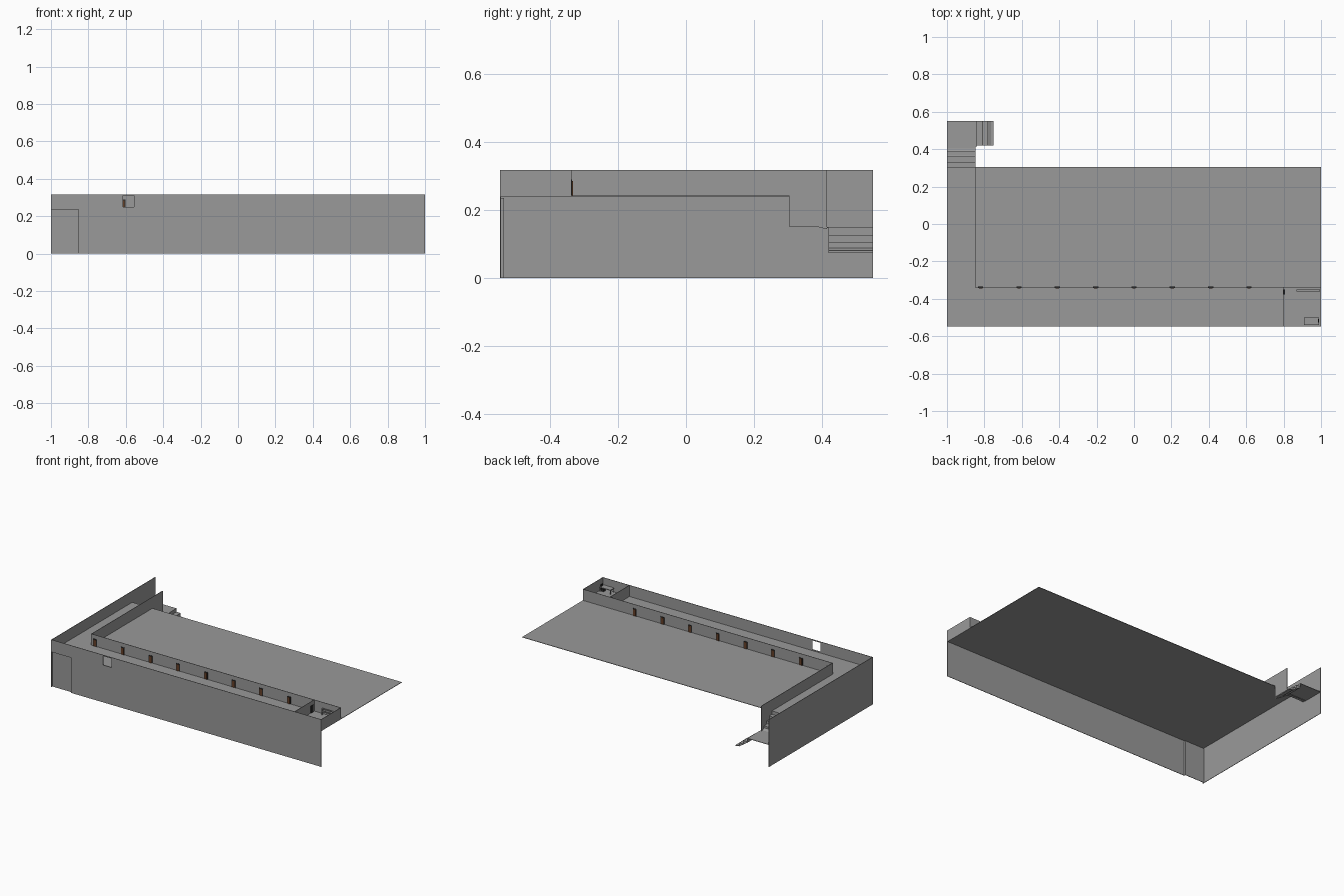
import bpy
from mathutils import Vector

cube = bpy.data.objects.get("Cube")
if cube:
    bpy.data.objects.remove(cube, do_unlink=True)


def material(name, rgb):
    m = bpy.data.materials.new(name)
    m.use_nodes = True
    m.diffuse_color = (*rgb, 1)
    bsdf = next(n for n in m.node_tree.nodes if n.type == 'BSDF_PRINCIPLED')
    bsdf.inputs["Base Color"].default_value = (*rgb, 1)
    return m


GREY = material("plain grey", (0.32, 0.32, 0.32))
BROWN = material("door brown", (0.13, 0.05, 0.02))
DARK = material("dark frame", (0.025, 0.025, 0.025))


def mesh_object(name, verts, faces, mat):
    me = bpy.data.meshes.new(name)
    me.from_pydata(verts, [], faces)
    me.materials.append(mat)
    ob = bpy.data.objects.new(name, me)
    bpy.context.collection.objects.link(ob)
    return ob


def boxes(name, parts, mat=GREY):
    """One object from boxes given as (x0, x1, y0, y1, z0, z1)."""
    verts, faces = [], []
    for x0, x1, y0, y1, z0, z1 in parts:
        n = len(verts)
        verts += [(x, y, z) for z in (z0, z1)
                  for x, y in ((x0, y0), (x1, y0), (x1, y1), (x0, y1))]
        faces += [[n + 3, n + 2, n + 1, n], [n + 4, n + 5, n + 6, n + 7]]
        for i in range(4):
            j = (i + 1) % 4
            faces.append([n + i, n + j, n + 4 + j, n + 4 + i])
    return mesh_object(name, verts, faces, mat)


def stairs(name, start, run, across, drop, steps):
    """Thin stepped flight going down along run, with a sloping underside."""
    start, run, across = Vector(start), Vector(run), Vector(across)
    down = Vector((0, 0, -drop / steps))
    line = [start]
    for i in range(steps):
        line.append(line[-1] + down)
        line.append(line[-1] + run / steps)
    outline = line + [line[-1] + down * 0.3, start + down * 1.3]
    n = len(outline)
    verts = outline + [p + across for p in outline]
    faces = [list(range(n)), list(range(2 * n - 1, n - 1, -1))]
    faces += [[i, n + i, n + (i + 1) % n, (i + 1) % n] for i in range(n)]
    ob = mesh_object(name, verts, faces, GREY)
    import bmesh
    bm = bmesh.new()
    bm.from_mesh(ob.data)
    bmesh.ops.recalc_face_normals(bm, faces=bm.faces)
    bm.to_mesh(ob.data)
    bm.free()


T = 0.003            # wall thickness
TOP, DECK = 0.317, 0.242
FRONT, BACK, END = -0.548, 0.305, 0.55
INNER_X, INNER_Y = -0.85, -0.34

# Deck, open underneath
boxes("deck", [(-1, 1, FRONT, BACK, DECK - T, DECK)])

# Front wall with a window hole and a recessed panel at its end
F0, F1 = FRONT, FRONT + T
boxes("front_wall", [
    (INNER_X, -0.615, F0, F1, 0, TOP),
    (-0.555, 1, F0, F1, 0, TOP),
    (-0.615, -0.555, F0, F1, 0, 0.25),
    (-0.615, -0.555, F0, F1, 0.31, TOP),
    (-1, INNER_X, F0, F1, 0.235, TOP)])
boxes("recessed_panel", [
    (-1, INNER_X, F0 + 0.01, F1 + 0.01, 0, 0.235),
    (INNER_X - T, INNER_X, F0, F1 + 0.01, 0, 0.235)])

# Long side wall and corridor walls
boxes("side_wall", [(-1, -1 + T, FRONT, END, 0, TOP)])
boxes("corridor_walls", [
    (INNER_X, 1, INNER_Y, INNER_Y + T, DECK, TOP),
    (INNER_X, INNER_X + T, INNER_Y, BACK, DECK, TOP),
    (INNER_X, INNER_X + T, BACK, 0.415, 0.15, TOP)])

# Small end room
boxes("end_room_walls", [
    (1 - T, 1, FRONT, INNER_Y, DECK, TOP),
    (0.8, 0.8 + T, FRONT, INNER_Y, DECK, TOP)])

# Row of doors, set through the corridor wall
for i in range(8):
    x = -0.82 + 0.205 * i
    boxes("door_frame", [
        (x - 0.014, x + 0.014, INNER_Y - 0.002, INNER_Y + T + 0.002, DECK, 0.29)], DARK)
    boxes("door_leaf", [
        (x - 0.009, x + 0.009, INNER_Y - 0.004, INNER_Y + T + 0.004, DECK, 0.285)], BROWN)
boxes("room_door", [(0.797, 0.806, -0.378, -0.35, DECK, 0.29)], DARK)

# Room furniture: shelf, desk and chair
boxes("shelf", [
    (0.87, 0.995, -0.36, -0.35, 0.28, 0.284),
    (0.87, 0.995, -0.36, -0.35, 0.262, 0.266),
    (0.87, 0.874, -0.36, -0.35, DECK, 0.284),
    (0.991, 0.995, -0.36, -0.35, DECK, 0.284)])
boxes("desk", [(0.91, 0.99, -0.54, -0.5, 0.268, 0.272)] + [
    (x, x + 0.004, y, y + 0.004, DECK, 0.268)
    for x in (0.91, 0.986) for y in (-0.54, -0.504)])
boxes("chair", [
    (0.967, 0.987, -0.527, -0.509, DECK, 0.26),
    (0.985, 0.989, -0.527, -0.509, 0.26, 0.285)], DARK)

# Two flights of stairs with a landing
LAND = 0.15
stairs("upper_stairs", (-1, BACK, DECK), (0, 0.11, 0), (0.15, 0, 0), DECK - LAND, 4)
boxes("landing", [(-1, -0.84, 0.415, END, LAND - T, LAND)])
stairs("lower_stairs", (-0.84, 0.42, LAND), (0.09, 0, 0), (0, 0.13, 0), 0.07, 3)
